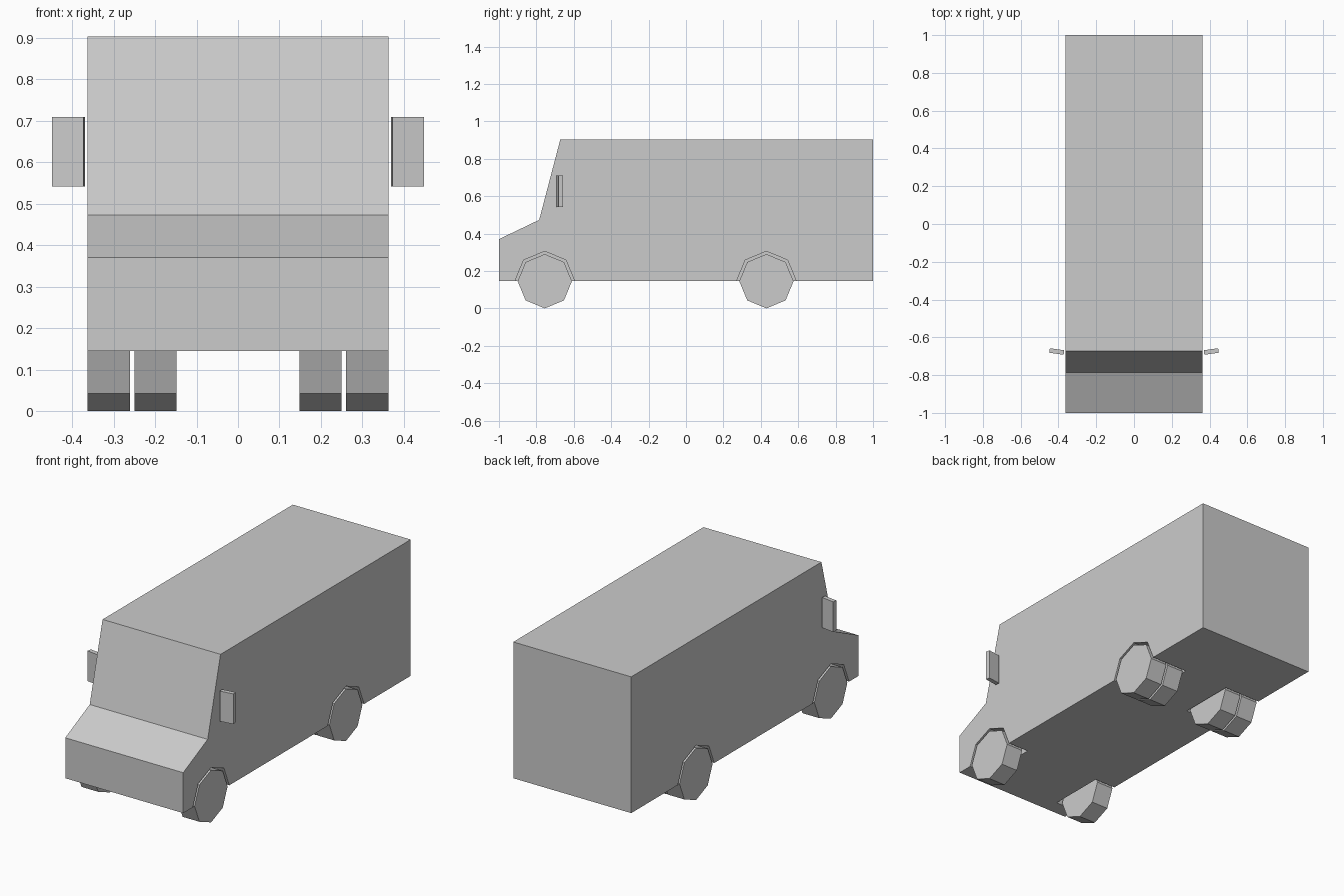
import bpy, bmesh, math
from mathutils import Matrix, Vector

cube = bpy.data.objects.get("Cube")
if cube:
    bpy.data.objects.remove(cube, do_unlink=True)

# One plain grey for the whole van
grey = bpy.data.materials.new("plain_grey")
grey.use_nodes = True
COLOUR = (0.6, 0.6, 0.6, 1)
grey.diffuse_color = COLOUR
for node in grey.node_tree.nodes:
    if node.type == 'BSDF_PRINCIPLED':
        node.inputs["Base Color"].default_value = COLOUR


def add_object(name, bm):
    bmesh.ops.recalc_face_normals(bm, faces=bm.faces)
    mesh = bpy.data.meshes.new(name)
    bm.to_mesh(mesh)
    bm.free()
    mesh.materials.append(grey)
    obj = bpy.data.objects.new(name, mesh)
    bpy.context.collection.objects.link(obj)
    return obj


def extrude_profile(name, points, x0, x1):
    """Extrude a side profile of (y, z) points from x0 to x1."""
    bm = bmesh.new()
    face = bm.faces.new([bm.verts.new((x0, y, z)) for y, z in points])
    extruded = bmesh.ops.extrude_face_region(bm, geom=[face])
    moved = [v for v in extruded["geom"] if isinstance(v, bmesh.types.BMVert)]
    bmesh.ops.translate(bm, verts=moved, vec=Vector((x1 - x0, 0, 0)))
    return add_object(name, bm)


def octagon(y, z, radius):
    corners = [i * math.tau / 8 for i in range(8)]
    return [(y + radius * math.cos(a), z + radius * math.sin(a)) for a in corners]


HALF = 0.363
AXLE_Z = 0.145
WHEEL_R, ARCH_R = 0.145, 0.16
FRONT_Y, REAR_Y = -0.755, 0.43

# Body shell: bonnet, windscreen, roof and flat back
body = extrude_profile("body", [(-1, AXLE_Z), (-1, 0.37), (-0.785, 0.473),
                                (-0.672, 0.903), (1, 0.903), (1, AXLE_Z)],
                       -HALF, HALF)

# Wheel wells, cut into the body
for y, inner in ((FRONT_Y, 0.235), (REAR_Y, 0.138)):
    for side in (-1, 1):
        cutter = extrude_profile("well_cutter", octagon(y, AXLE_Z, ARCH_R),
                                 side * inner, side * (HALF + 0.1))
        cutter.hide_render = True
        cut = body.modifiers.new("wheel_well", 'BOOLEAN')
        cut.operation = 'DIFFERENCE'
        cut.solver = 'EXACT'
        cut.object = cutter
        bpy.context.view_layer.objects.active = body
        bpy.ops.object.modifier_apply(modifier=cut.name)
        bpy.data.objects.remove(cutter, do_unlink=True)

for label, side in (("left", 1), ("right", -1)):
    # Single front wheels, twin rear wheels
    for part, y, x0, x1 in (("front_wheel", FRONT_Y, 0.26, HALF),
                            ("rear_outer_wheel", REAR_Y, 0.26, HALF),
                            ("rear_inner_wheel", REAR_Y, 0.148, 0.25)):
        extrude_profile(f"{part}_{label}", octagon(y, AXLE_Z, WHEEL_R),
                        side * x0, side * x1)

    # Wing mirror: thin slab with its outer end swept back
    bm = bmesh.new()
    place = (Matrix.Translation((side * 0.409, -0.675, 0.625))
             @ Matrix.Rotation(side * math.radians(8.3), 4, 'Z')
             @ Matrix.Diagonal((0.077, 0.024, 0.168, 1)))
    bmesh.ops.create_cube(bm, size=1, matrix=place)
    add_object(f"wing_mirror_{label}", bm)
